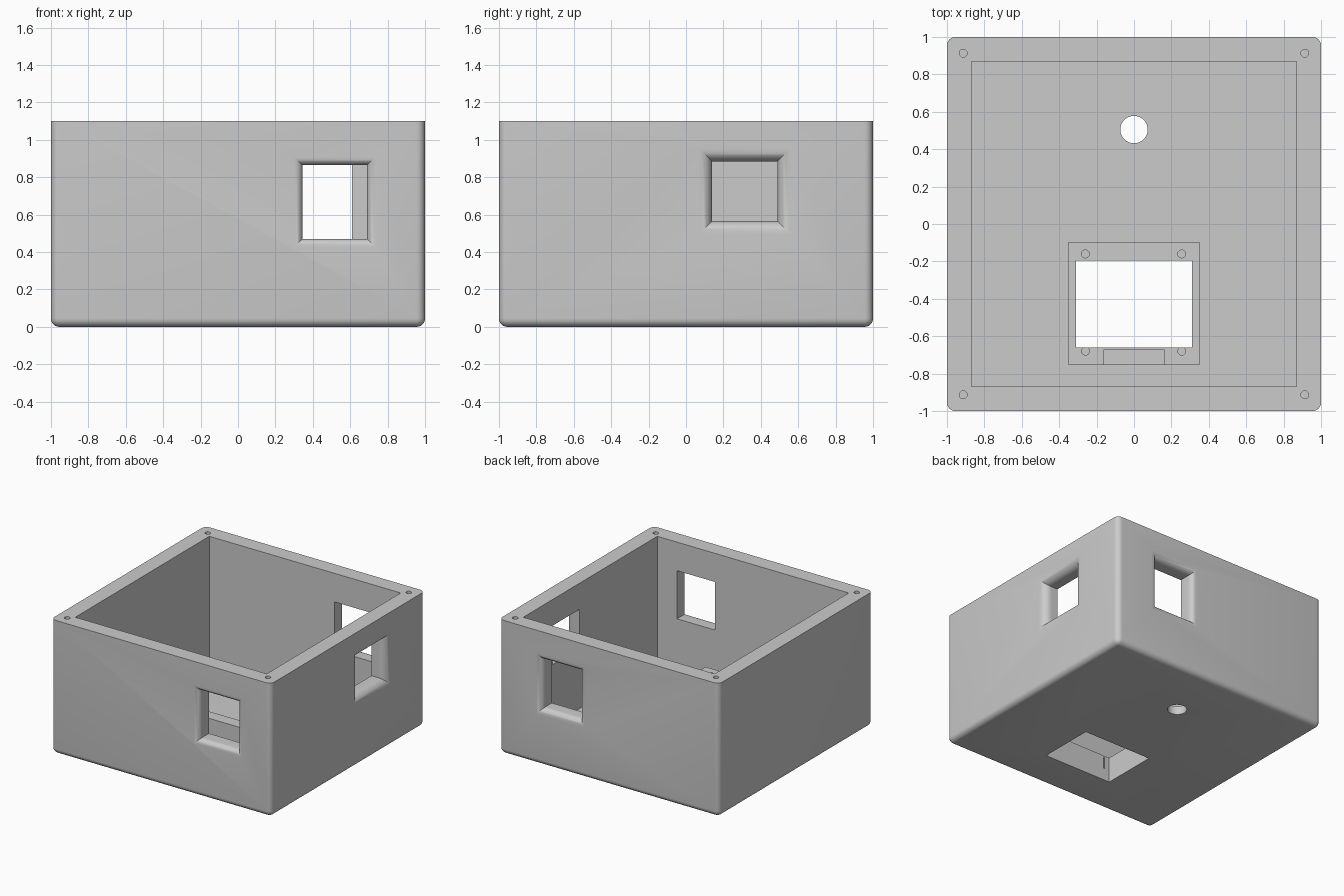
import bpy, bmesh, math
from mathutils import Matrix, Vector

if "Cube" in bpy.data.objects:
    bpy.data.objects.remove(bpy.data.objects["Cube"], do_unlink=True)

HEIGHT, INNER, FLOOR, FRAME_TOP = 1.1, 0.87, 0.07, 0.21

grey = bpy.data.materials.new("matte_grey")
grey.use_nodes = True
grey.diffuse_color = (0.6, 0.6, 0.6, 1)
grey.node_tree.nodes["Principled BSDF"].inputs["Base Color"].default_value = (0.6, 0.6, 0.6, 1)


def to_object(name, bm):
    bmesh.ops.recalc_face_normals(bm, faces=bm.faces)
    mesh = bpy.data.meshes.new(name)
    bm.to_mesh(mesh)
    bm.free()
    mesh.materials.append(grey)
    obj = bpy.data.objects.new(name, mesh)
    bpy.context.collection.objects.link(obj)
    return obj


def block(name, low, high, radius=0):
    """Box between two corners; a radius rounds its upright and bottom edges."""
    low, high = Vector(low), Vector(high)
    bm = bmesh.new()
    bmesh.ops.create_cube(bm, size=1)
    bmesh.ops.scale(bm, vec=high - low, verts=bm.verts)
    bmesh.ops.translate(bm, vec=(low + high) / 2, verts=bm.verts)
    if radius:
        edges = [e for e in bm.edges if min(v.co.z for v in e.verts) < low.z + 0.001]
        bmesh.ops.bevel(bm, geom=edges, offset=radius, segments=6, profile=0.5, affect='EDGES')
    return to_object(name, bm)


def drill(x, y, bottom, top, radius, sides=24):
    bm = bmesh.new()
    bmesh.ops.create_cone(bm, cap_ends=True, segments=sides, radius1=radius, radius2=radius,
                          depth=top - bottom,
                          matrix=Matrix.Translation((x, y, (bottom + top) / 2)))
    return to_object("drill_cutter", bm)


def window(turn, left, right, bottom, top, radius, steps=8):
    """Wall opening with a rounded outer rim, laid out on the front and turned about z."""
    rings = [(-0.05, radius)]
    for i in range(steps + 1):
        a = math.pi / 2 * i / steps
        rings.append((radius * (1 - math.cos(a)), radius * (1 - math.sin(a))))
    rings.append((0.2, 0))
    bm = bmesh.new()
    loops = []
    for depth, grow in rings:
        l, r, b, t = left - grow, right + grow, bottom - grow, top + grow
        loops.append([bm.verts.new((x, depth - 1, z)) for x, z in ((l, b), (r, b), (r, t), (l, t))])
    for one, two in zip(loops, loops[1:]):
        for i in range(4):
            j = (i + 1) % 4
            bm.faces.new((one[i], one[j], two[j], two[i]))
    bm.faces.new(loops[0])
    bm.faces.new(loops[-1])
    bmesh.ops.rotate(bm, verts=bm.verts, matrix=Matrix.Rotation(math.radians(turn), 3, 'Z'))
    return to_object("window_cutter", bm)


def cut(obj, cutters):
    """Subtract every cutter, bake the result and discard the cutters."""
    for cutter in cutters:
        cutter.hide_render = True
        mod = obj.modifiers.new("cut", 'BOOLEAN')
        mod.operation, mod.solver, mod.object = 'DIFFERENCE', 'EXACT', cutter
    graph = bpy.context.evaluated_depsgraph_get()
    mesh = bpy.data.meshes.new_from_object(obj.evaluated_get(graph))
    obj.modifiers.clear()
    obj.data = mesh
    for cutter in cutters:
        bpy.data.objects.remove(cutter, do_unlink=True)
    bpy.ops.object.select_all(action='DESELECT')
    obj.select_set(True)
    bpy.context.view_layer.objects.active = obj
    bpy.ops.object.shade_smooth_by_angle(angle=math.radians(30))


def display_opening():
    return block("display_cutter", (-0.31, -0.66, -0.1), (0.31, -0.195, 0.4))


# Open-topped enclosure with windows, corner screw holes and floor openings
case = block("enclosure", (-1, -1, 0), (1, 1, HEIGHT), radius=0.045)
cutters = [
    block("cavity_cutter", (-INNER, -INNER, FLOOR), (INNER, INNER, HEIGHT + 0.2)),
    window(0, 0.345, 0.69, 0.47, 0.865, 0.045),
    window(90, 0.14, 0.49, 0.565, 0.885, 0.07),
    window(180, -0.61, -0.27, 0.465, 0.865, 0.05),
    display_opening(),
    drill(0, 0.505, -0.1, 0.2, 0.073, 48),
]
cutters += [drill(x, y, 0.8, 1.2, 0.021) for x in (-0.913, 0.913) for y in (-0.913, 0.913)]
cut(case, cutters)

# Raised display frame on the floor, with screw holes and a connector notch
frame = block("display_frame", (-0.35, -0.755, FLOOR), (0.35, -0.095, FRAME_TOP))
cutters = [display_opening(),
           block("notch_cutter", (-0.16, -0.8, 0.14), (0.16, -0.672, 0.3))]
cutters += [drill(x, y, 0.1, 0.3, 0.021) for x in (-0.26, 0.255) for y in (-0.16, -0.68)]
cut(frame, cutters)
